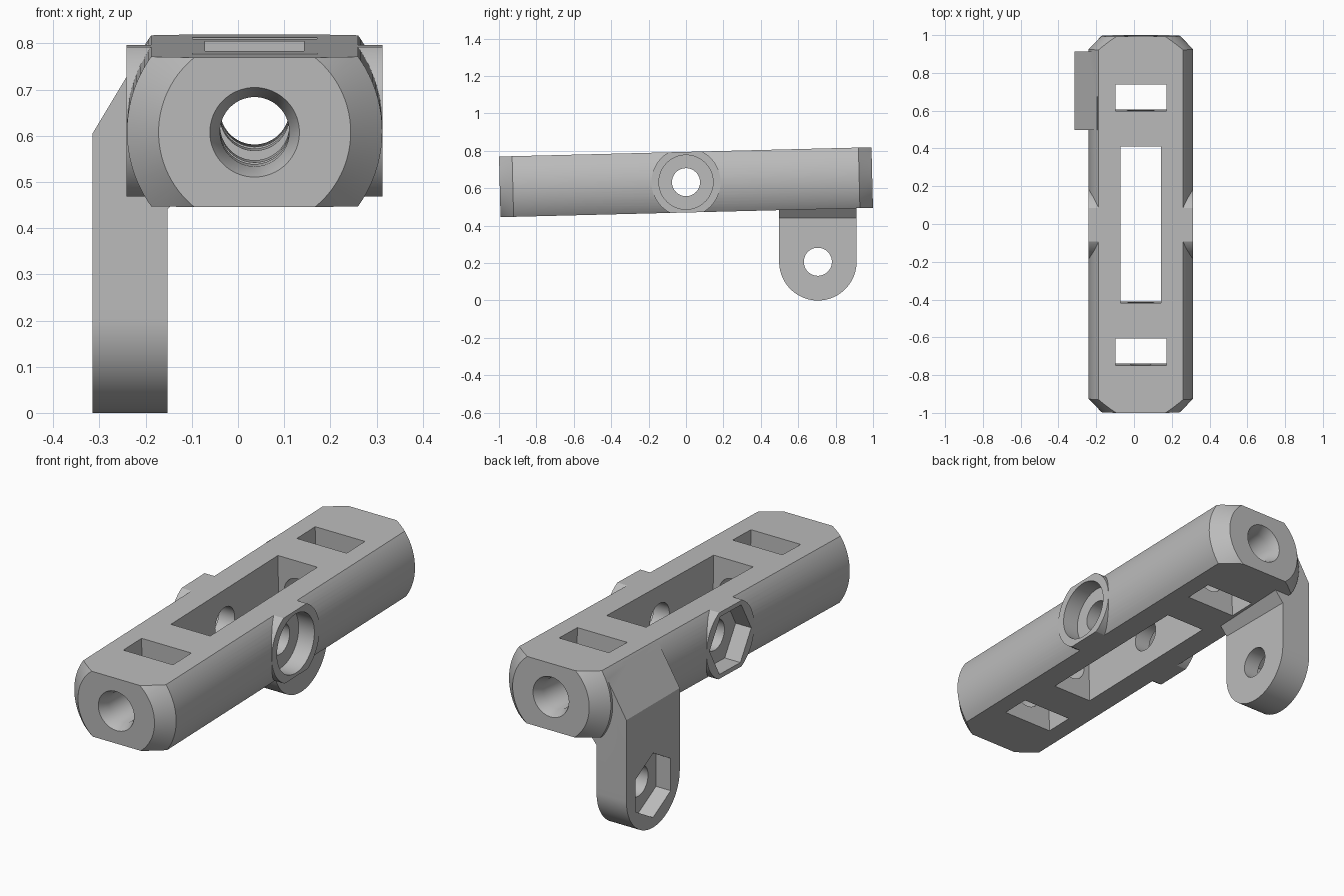
import bpy, bmesh, math
from mathutils import Matrix

if "Cube" in bpy.data.objects:
    bpy.data.objects.remove(bpy.data.objects["Cube"])

CX, CZ, TILT = 0.036, 0.6325, 0.025   # body centre and slight pitch
R, FLAT, L = 0.277, 0.162, 0.996      # body radius, half height, half length

grey = bpy.data.materials.new("grey")
grey.diffuse_color = (0.50, 0.50, 0.50, 1)
grey.use_nodes = True
grey.node_tree.nodes["Principled BSDF"].inputs["Base Color"].default_value = grey.diffuse_color


def add(name, bm):
    bmesh.ops.recalc_face_normals(bm, faces=bm.faces)
    me = bpy.data.meshes.new(name)
    bm.to_mesh(me)
    bm.free()
    ob = bpy.data.objects.new(name, me)
    bpy.context.collection.objects.link(ob)
    me.materials.append(grey)
    return ob


def lathe(name, profile, axis, n=96, centre=(0, 0, 0), phase=0.0):
    """Solid of revolution from (radius, position) pairs along x or y."""
    bm = bmesh.new()
    rings = []
    for r, p in profile:
        ring = []
        for i in range(n):
            a = 2 * math.pi * i / n + phase
            u, w = r * math.cos(a), r * math.sin(a)
            co = (p, u, w) if axis == 'X' else (u, p, w)
            ring.append(bm.verts.new([c + d for c, d in zip(co, centre)]))
        rings.append(ring)
    for a, b in zip(rings, rings[1:]):
        for i in range(n):
            j = (i + 1) % n
            bm.faces.new((a[i], a[j], b[j], b[i]))
    bm.faces.new(rings[0])
    bm.faces.new(rings[-1])
    return add(name, bm)


def prism(name, pts, axis, lo, hi):
    """Extrude a yz outline along x, or an xz outline along y."""
    bm = bmesh.new()
    ends = [[bm.verts.new((t, u, w) if axis == 'X' else (u, t, w)) for u, w in pts]
            for t in (lo, hi)]
    n = len(pts)
    bm.faces.new(ends[0])
    bm.faces.new(ends[1])
    for i in range(n):
        j = (i + 1) % n
        bm.faces.new((ends[0][i], ends[0][j], ends[1][j], ends[1][i]))
    return add(name, bm)


def box(name, x, y0, y1, z):
    return prism(name, [(-x, -z), (x, -z), (x, z), (-x, z)], 'Y', y0, y1)


def boolean(ob, tool, op):
    m = ob.modifiers.new(op, 'BOOLEAN')
    m.operation, m.solver, m.object = op, 'EXACT', tool
    bpy.context.view_layer.objects.active = ob
    bpy.ops.object.modifier_apply(modifier=m.name)
    bpy.data.objects.remove(tool, do_unlink=True)


# Round bar with bevelled ends and a cross boss, flattened top and bottom
body = lathe("bracket_body", [(0.208, -L), (R - 0.0005, -L + 0.07),
                              (R - 0.0005, L - 0.07), (0.208, L)], 'Y')
boolean(body, lathe("boss", [(0.185, -R), (0.185, R)], 'X'), 'UNION')
boolean(body, box("flattener", 0.5, -1.2, 1.2, FLAT), 'INTERSECT')

# Place the tilted bar
place = Matrix.Translation((CX, 0, CZ)) @ Matrix.Rotation(TILT, 4, 'X')
body.data.transform(place)

# Hanging lug: rounded tab trimmed by its front profile
LY, LZ, LR = 0.705, 0.207, 0.207
tab = [(LY + LR * math.cos(a), LZ + LR * math.sin(a))
       for a in (math.pi + math.pi * i / 48 for i in range(49))]
tab += [(LY + LR, 0.9), (LY - LR, 0.9)]
lug = prism("lug", tab, 'X', -0.5, 0.3)
side = [(-0.315, -0.1), (-0.153, -0.1), (-0.153, 0.44), (-0.105, 0.497),
        (-0.105, 0.6), (-0.195, 0.803), (-0.24, 0.73), (-0.315, 0.605)]
boolean(lug, prism("lug_trim", side, 'Y', 0.2, 1.2), 'INTERSECT')
boolean(lug, lathe("lug_hole", [(0.075, -0.5), (0.075, 0.0)], 'X', 48, (0, LY, LZ)),
        'DIFFERENCE')
boolean(lug, lathe("lug_nut_pocket", [(0.158, -0.5), (0.158, -0.235)], 'X', 6,
                   (0, LY, LZ), math.pi / 6), 'DIFFERENCE')
boolean(body, lug, 'UNION')

# Slots, long bore with countersinks, cross bore with round and hex pockets
cutters = [box("main_slot", 0.107, -0.415, 0.415, 0.4)]
for s in (-1, 1):
    a, b = sorted((s * 0.602, s * 0.744))
    cutters.append(box("end_slot", 0.135, a, b, 0.2))
cutters += [
    lathe("long_bore", [(0.097, -1.1), (0.097, -L), (0.075, -L + 0.05),
                        (0.075, L - 0.05), (0.097, L), (0.097, 1.1)], 'Y', 64),
    lathe("cross_bore", [(0.075, -0.5), (0.075, 0.5)], 'X', 48),
    lathe("round_pocket", [(0.145, R - 0.085), (0.145, 0.5)], 'X', 64),
    lathe("nut_pocket", [(0.162, -0.5), (0.162, -R + 0.085)], 'X', 6),
]
for c in cutters:
    c.data.transform(place)
    boolean(body, c, 'DIFFERENCE')

# Smooth the round surfaces, keep edges crisp
bpy.ops.object.select_all(action='DESELECT')
body.select_set(True)
bpy.context.view_layer.objects.active = body
bpy.ops.object.shade_smooth_by_angle(angle=math.radians(25))
